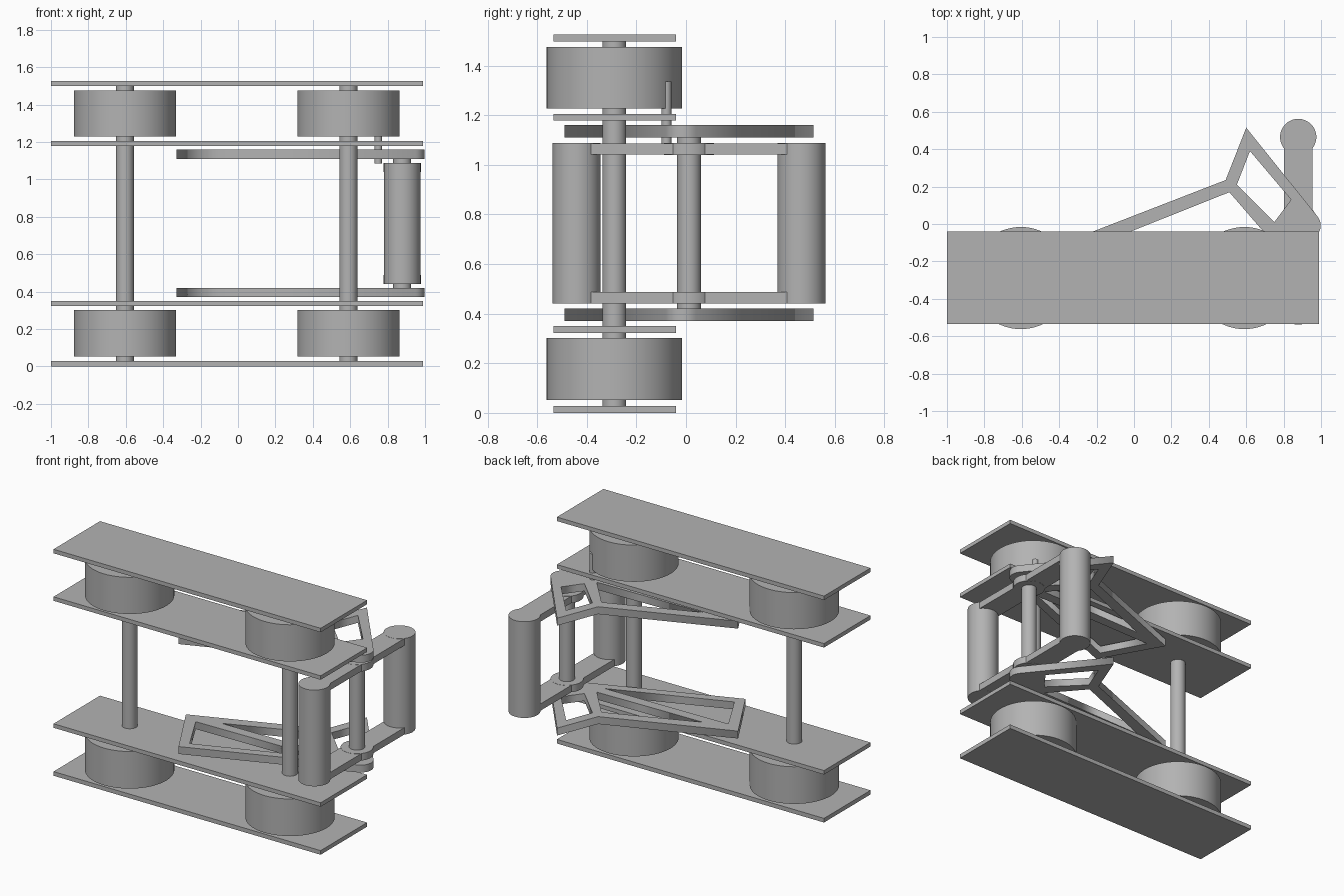
import bpy
import math

if "Cube" in bpy.data.objects:
    bpy.data.objects.remove(bpy.data.objects["Cube"], do_unlink=True)

GREY = (0.45, 0.45, 0.45, 1)
grey = bpy.data.materials.new("plain grey")
grey.use_nodes = True
grey.diffuse_color = GREY
grey.node_tree.nodes["Principled BSDF"].inputs["Base Color"].default_value = GREY


def finish(obj, name):
    obj.name = name
    obj.data.materials.clear()
    obj.data.materials.append(grey)
    return obj


def cylinder(name, x, y, radius, z0, z1):
    bpy.ops.mesh.primitive_cylinder_add(vertices=64, radius=radius, depth=z1 - z0,
                                        location=(x, y, (z0 + z1) / 2))
    bpy.ops.object.shade_smooth_by_angle(angle=math.radians(30))
    return finish(bpy.context.object, name)


def box(name, x0, x1, y0, y1, z0, z1):
    bpy.ops.mesh.primitive_cube_add(size=1, location=((x0 + x1) / 2, (y0 + y1) / 2, (z0 + z1) / 2))
    obj = bpy.context.object
    obj.scale = (x1 - x0, y1 - y0, z1 - z0)
    bpy.ops.object.transform_apply(location=False, rotation=False, scale=True)
    return finish(obj, name)


def cut_plate(name, loops, z0, z1):
    """Flat plate from an outline followed by its holes."""
    curve = bpy.data.curves.new(name, "CURVE")
    curve.dimensions = "2D"
    curve.fill_mode = "BOTH"
    curve.extrude = (z1 - z0) / 2
    for loop in loops:
        spline = curve.splines.new("POLY")
        spline.points.add(len(loop) - 1)
        for point, (x, y) in zip(spline.points, loop):
            point.co = (x, y, 0, 1)
        spline.use_cyclic_u = True
    obj = bpy.data.objects.new(name, curve)
    obj.location.z = (z0 + z1) / 2
    bpy.context.collection.objects.link(obj)
    bpy.ops.object.select_all(action="DESELECT")
    obj.select_set(True)
    bpy.context.view_layer.objects.active = obj
    bpy.ops.object.convert(target="MESH")
    return finish(bpy.context.object, name)


# Long cover plates
for name, z0, z1 in (("lower_outer_plate", 0, 0.028), ("lower_inner_plate", 0.323, 0.35),
                     ("upper_inner_plate", 1.178, 1.205), ("upper_outer_plate", 1.498, 1.525)):
    box(name, -1, 0.99, -0.535, -0.04, z0, z1)

# Axles and wheels
AXLE_Y = -0.289
for end, x in (("rear", -0.605), ("front", 0.59)):
    cylinder(end + "_axle", x, AXLE_Y, 0.048, 0.01, 1.515)
    cylinder(end + "_lower_wheel", x, AXLE_Y, 0.273, 0.052, 0.302)
    cylinder(end + "_upper_wheel", x, AXLE_Y, 0.273, 1.228, 1.475)

# Roller carrier turning on a pivot rod
PX, PY = 0.878, 0.012
cylinder("pivot_rod", PX, PY, 0.048, 0.38, 1.15)
for side in (-1, 1):
    cylinder("roller", PX, PY + side * 0.453, 0.097, 0.44, 1.088)
for level, z0, z1 in (("lower", 0.44, 0.488), ("upper", 1.04, 1.088)):
    box(level + "_carrier_arm", PX - 0.077, PX + 0.077, PY - 0.42, PY + 0.42, z0 + 0.001, z1 - 0.001)
    cylinder(level + "_carrier_hub", PX, PY, 0.1, z0, z1)

# Braced side frames with a rounded nose
nose = [(0.92 + 0.078 * math.cos(math.radians(a)), -0.008 + 0.078 * math.sin(math.radians(a)))
        for a in range(-69, 40, 9)]
outline = [(0.60, 0.515), (0.49, 0.235), (-0.33, -0.083), (-0.10, -0.49)] + nose
holes = [
    [(0.62, 0.39), (0.84, 0.13), (0.75, 0.01), (0.55, 0.21)],
    [(-0.08, -0.065), (0.51, 0.17), (0.70, -0.05)],
    [(-0.22, -0.135), (-0.07, -0.415), (0.69, -0.12)],
]
for level, z0 in (("lower", 0.37), ("upper", 1.11)):
    cut_plate(level + "_braced_frame", [outline] + holes, z0, z0 + 0.05)

# Locking pin
cylinder("locking_pin", 0.75, -0.079, 0.02, 1.085, 1.335)
